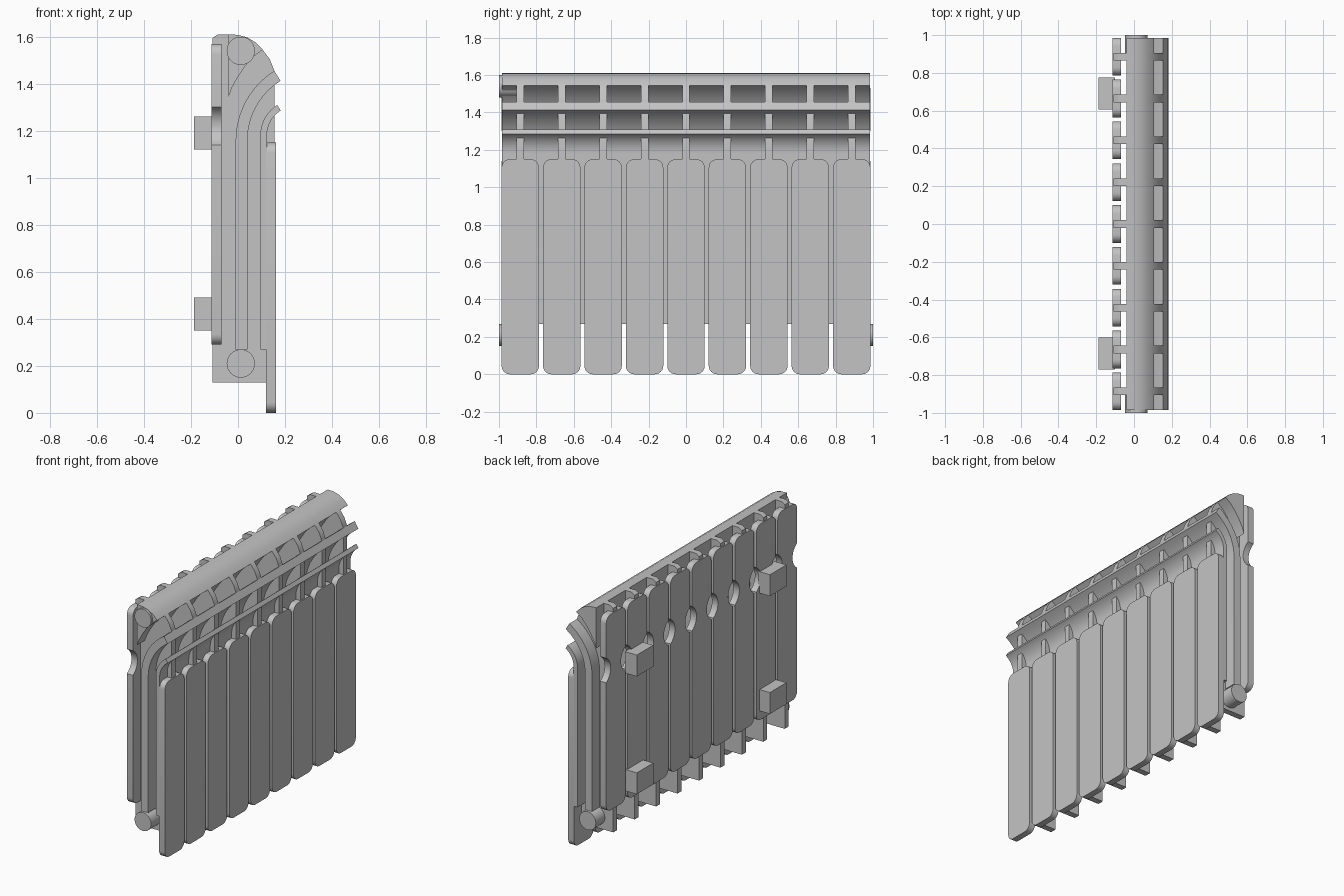
import bpy, bmesh, math
from mathutils import Vector

cube = bpy.data.objects.get("Cube")
if cube:
    bpy.data.objects.remove(cube, do_unlink=True)

metal = bpy.data.materials.new("light_grey_metal")
metal.use_nodes = True
GREY = (0.55, 0.55, 0.55, 1)
metal.diffuse_color = GREY
metal.node_tree.nodes["Principled BSDF"].inputs["Base Color"].default_value = GREY

PITCH = 0.2215
CENTRES = [(i - 4) * PITCH for i in range(9)]
HALF = 0.985


def prism(name, points, direction):
    """Extrude a closed loop of 3D points along a direction."""
    bm = bmesh.new()
    face = bm.faces.new([bm.verts.new(p) for p in points])
    ext = bmesh.ops.extrude_face_region(bm, geom=[face])
    moved = [g for g in ext["geom"] if isinstance(g, bmesh.types.BMVert)]
    bmesh.ops.translate(bm, verts=moved, vec=Vector(direction))
    bmesh.ops.recalc_face_normals(bm, faces=bm.faces)
    mesh = bpy.data.meshes.new(name)
    bm.to_mesh(mesh)
    bm.free()
    mesh.materials.append(metal)
    obj = bpy.data.objects.new(name, mesh)
    bpy.context.collection.objects.link(obj)
    bpy.ops.object.select_all(action='DESELECT')
    obj.select_set(True)
    bpy.context.view_layer.objects.active = obj
    bpy.ops.object.shade_smooth_by_angle(angle=math.radians(30))
    return obj


def along_y(name, profile, y0, y1):
    return prism(name, [(x, y0, z) for x, z in profile], (0, y1 - y0, 0))


def arc(cx, cy, r, start, end, steps=12):
    return [(cx + r * math.cos(math.radians(start + (end - start) * i / steps)),
             cy + r * math.sin(math.radians(start + (end - start) * i / steps)))
            for i in range(steps + 1)]


def panel(name, y, x, depth, z0, z1, r, notch_z=None):
    """Rounded slat, with an optional round notch in both edges."""
    w = 0.1
    loop = arc(-w + r, z0 + r, r, 180, 270, 6) + arc(w - r, z0 + r, r, 270, 360, 6)
    if notch_z:
        loop += arc(w + 0.045, notch_z, 0.092, 240.7, 119.3)
    loop += arc(w - r, z1 - r, r, 0, 90, 6) + arc(-w + r, z1 - r, r, 90, 180, 6)
    if notch_z:
        loop += arc(-w - 0.045, notch_z, 0.092, 60.7, -60.7)
    prism(name, [(x, y + u, z) for u, z in loop], (depth, 0, 0))


# Outer curve shared by the top cover and the webs
crown = [(-0.04, 1.61), (0.0, 1.608), (0.04, 1.597), (0.075, 1.576), (0.105, 1.545)]
web = [(-0.108, 0.13), (0.12, 0.13), (0.12, 1.15), (0.155, 1.15), (0.155, 1.455),
       (0.135, 1.505)] + crown[::-1] + [(-0.085, 1.61), (-0.108, 1.595)]

# Repeating sections
for n, y in enumerate(CENTRES, 1):
    along_y(f"web_{n}", web, y - 0.02, y + 0.02)
    panel(f"front_panel_{n}", y, 0.12, 0.042, 0.0, 1.15, 0.045)
    panel(f"back_panel_{n}", y, -0.113, 0.043, 0.29, 1.57, 0.045, 1.22)

# Top cover with its hollow underside
cover = crown + [(0.065, 1.515), (0.03, 1.475), (0.0, 1.43), (-0.025, 1.385), (-0.04, 1.345)]
along_y("top_cover", cover, -HALF, HALF)


# Long air guides curling out to the front
def guide(name, cx, cz, r_out, r_in):
    outer = arc(cx, cz, r_out, 180, 122)
    inner = arc(cx, cz, r_in, 122, 180)
    along_y(name, [(cx - r_out, 0.27)] + outer + inner + [(cx - r_in, 0.27)], -HALF, HALF)


guide("upper_air_guide", 0.34, 1.158, 0.35, 0.30)
guide("lower_air_guide", 0.248, 1.18, 0.153, 0.125)

# Pipe ends
for name, z, y0, y1 in (("upper_pipe_end", 1.54, -1, -0.88),
                        ("lower_pipe_end_right", 0.21, -1, -0.88),
                        ("lower_pipe_end_left", 0.21, 0.88, 1)):
    along_y(name, arc(0.012, z, 0.06, 0, 360, 32)[:-1], y0, y1)

# Wall brackets
for side, y in (("right", -0.77), ("left", 0.605)):
    for level, z in (("lower", 0.35), ("upper", 1.12)):
        box = [(-0.187, z), (-0.1, z), (-0.1, z + 0.14), (-0.187, z + 0.14)]
        along_y(f"{level}_{side}_bracket", box, y, y + 0.17)
